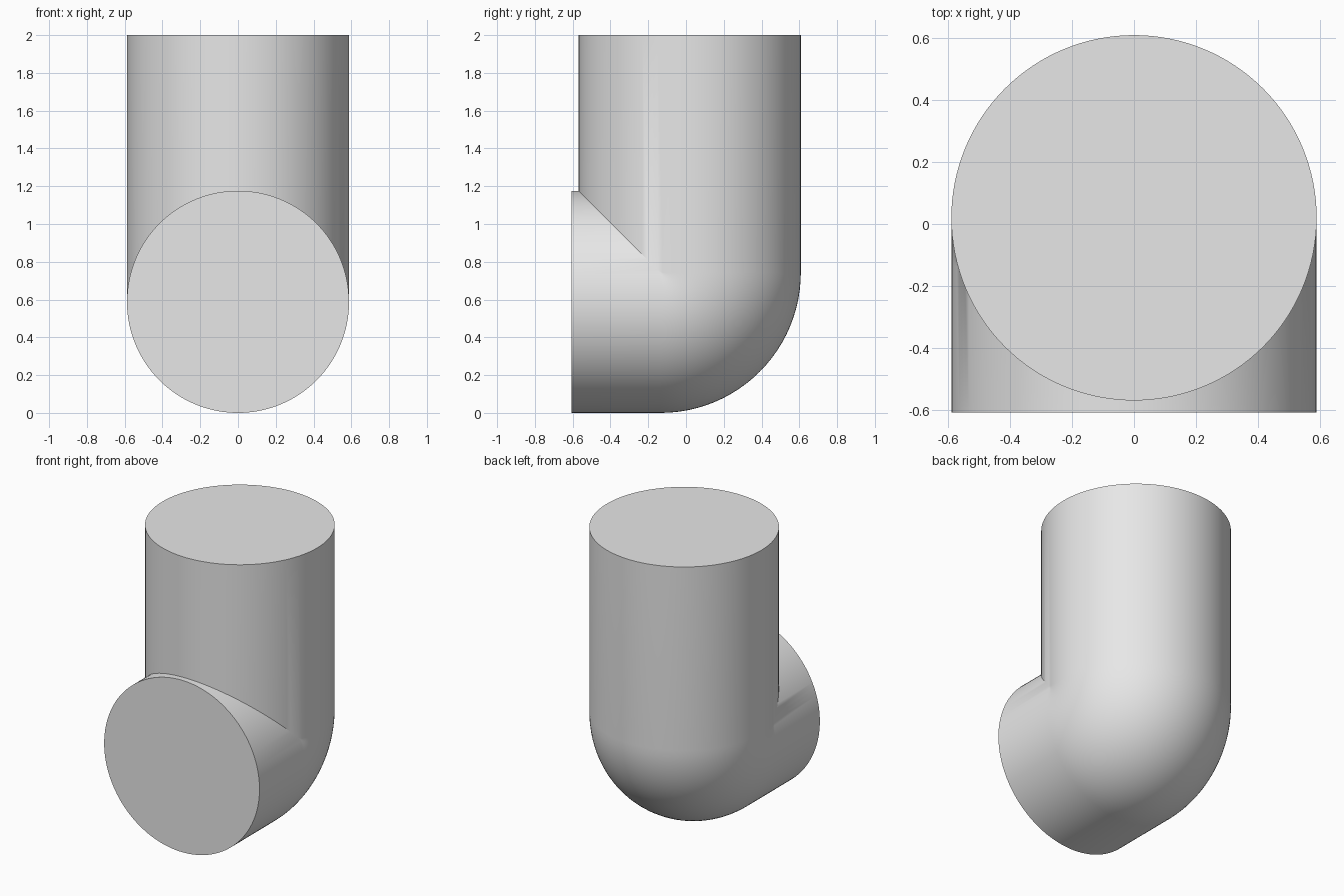
import bpy, bmesh
from math import sin, cos, pi, radians

cube = bpy.data.objects.get("Cube")
if cube:
    bpy.data.objects.remove(cube)

R = 0.588            # pipe radius
BEND = 0.155         # bend radius of the centre line
CY, CZ = -0.135, 0.743   # bend centre
FRONT, TOP = -0.607, 2.0
SIDES, STEPS = 128, 24

grey = bpy.data.materials.new("light grey")
grey.use_nodes = True
colour = (0.8, 0.8, 0.8, 1)
grey.diffuse_color = colour
grey.node_tree.nodes["Principled BSDF"].inputs["Base Color"].default_value = colour


def path(phi):
    """Line along the elbow: straight, bend (or mitre on the inner side), straight."""
    x, d = R * sin(phi), BEND + R * cos(phi)
    pts = [(x, FRONT, CZ - d)]
    for i in range(STEPS + 1):
        a = pi / 2 * i / STEPS
        if d > 0:
            pts.append((x, CY + d * sin(a), CZ - d * cos(a)))
        else:
            pts.append((x, CY + d, CZ - d))
    pts.append((x, CY + d, TOP))
    return pts


# Elbow wall
bm = bmesh.new()
lines = [[bm.verts.new(p) for p in path(2 * pi * k / SIDES)] for k in range(SIDES)]
for k, line in enumerate(lines):
    nxt = lines[(k + 1) % SIDES]
    for i in range(len(line) - 1):
        bm.faces.new((line[i], nxt[i], nxt[i + 1], line[i + 1]))

# Flat end caps
bm.faces.new([line[0] for line in lines])
bm.faces.new([line[-1] for line in lines])

# Close the collapsed mitre points
bmesh.ops.remove_doubles(bm, verts=bm.verts, dist=0.0001)
bmesh.ops.recalc_face_normals(bm, faces=bm.faces)

mesh = bpy.data.meshes.new("pipe_elbow")
bm.to_mesh(mesh)
bm.free()
mesh.materials.append(grey)
elbow = bpy.data.objects.new("pipe_elbow", mesh)
bpy.context.collection.objects.link(elbow)

bpy.context.view_layer.objects.active = elbow
elbow.select_set(True)
bpy.ops.object.shade_smooth_by_angle(angle=radians(30))
